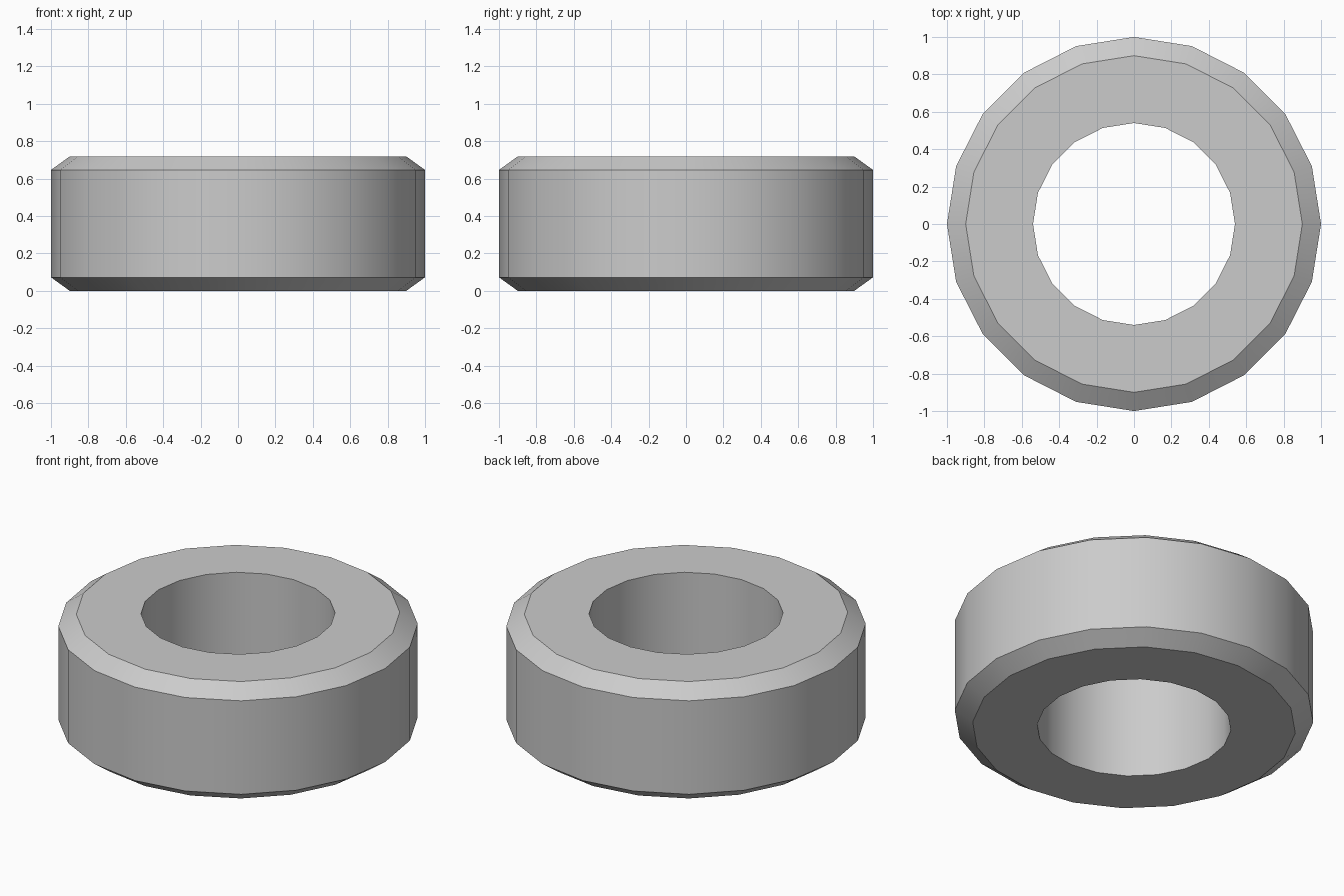
import bpy, bmesh
from math import radians, pi, sin, cos

if "Cube" in bpy.data.objects:
    bpy.data.objects.remove(bpy.data.objects["Cube"])

SIDES = 20
# Cross-section (radius, height): bore, flat faces, chamfered rim
PROFILE = [(0.54, 0), (0.90, 0), (1.0, 0.072),
           (1.0, 0.646), (0.90, 0.718), (0.54, 0.718)]

# Chamfered ring: sweep the closed profile around z
bm = bmesh.new()
loops = []
for i in range(SIDES):
    a = 2 * pi * i / SIDES
    loops.append([bm.verts.new((r * cos(a), r * sin(a), z)) for r, z in PROFILE])
n = len(PROFILE)
for i in range(SIDES):
    a, b = loops[i], loops[(i + 1) % SIDES]
    for j in range(n):
        k = (j + 1) % n
        bm.faces.new((a[j], b[j], b[k], a[k]))
bmesh.ops.recalc_face_normals(bm, faces=bm.faces)

mesh = bpy.data.meshes.new("chamfered_ring")
bm.to_mesh(mesh)
bm.free()
ring = bpy.data.objects.new("chamfered_ring", mesh)
bpy.context.collection.objects.link(ring)

# Smooth round walls, crisp chamfer edges
bpy.context.view_layer.objects.active = ring
ring.select_set(True)
bpy.ops.object.shade_smooth_by_angle(angle=radians(30))
